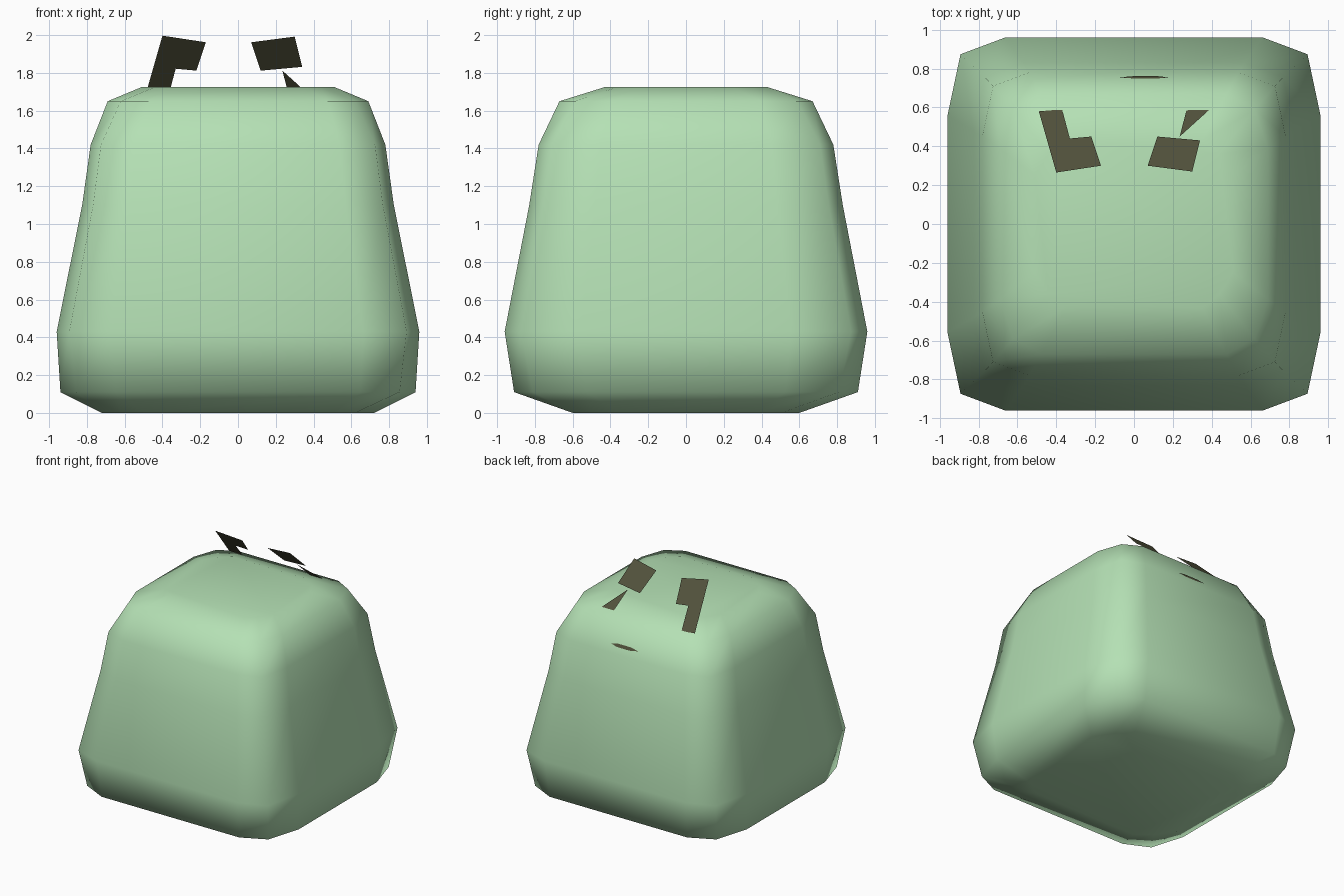
import bpy
import bmesh

cube = bpy.data.objects.get("Cube")
if cube:
    bpy.data.objects.remove(cube, do_unlink=True)


def material(name, rgb):
    mat = bpy.data.materials.new(name)
    mat.use_nodes = True
    mat.diffuse_color = (*rgb, 1)
    mat.node_tree.nodes["Principled BSDF"].inputs["Base Color"].default_value = (*rgb, 1)
    return mat


def make_object(name, bm, mat, smooth=False):
    mesh = bpy.data.meshes.new(name)
    for face in bm.faces:
        face.smooth = smooth
    bm.to_mesh(mesh)
    bm.free()
    mesh.materials.append(mat)
    obj = bpy.data.objects.new(name, mesh)
    bpy.context.collection.objects.link(obj)
    return obj


green = material("soft green", (0.46, 0.75, 0.46))
dark = material("dark olive", (0.085, 0.085, 0.045))


def ring(bm, z, a, b, corner):
    """Rounded rectangle with two chamfers on each corner."""
    quarter = [(a, 0.58 * b), (corner * a, (corner - 0.02) * b), (0.69 * a, b)]
    mirror = quarter[::-1]
    points = (quarter
              + [(-x, y) for x, y in mirror]
              + [(-x, -y) for x, y in quarter]
              + [(x, -y) for x, y in mirror])
    return [bm.verts.new((x, y, z)) for x, y in points]


# Body: stacked rounded rectangles, wide near the base
levels = [
    (0.0, 0.72, 0.60, 0.86),
    (0.11, 0.94, 0.91, 0.91),
    (0.43, 0.96, 0.96, 0.93),
    (1.10, 0.825, 0.83, 0.93),
    (1.42, 0.78, 0.78, 0.93),
    (1.65, 0.69, 0.67, 0.90),
    (1.725, 0.51, 0.43, 0.86),
]
bm = bmesh.new()
rings = [ring(bm, *level) for level in levels]
for low, high in zip(rings, rings[1:]):
    for i in range(len(low)):
        j = (i + 1) % len(low)
        bm.faces.new((low[i], low[j], high[j], high[i]))
bm.faces.new(rings[0][::-1])
bm.faces.new(rings[-1])
bmesh.ops.recalc_face_normals(bm, faces=bm.faces)
make_object("body", bm, green, smooth=True)


def eye_plate(name, outlines):
    """Flat plates on a slope leaning over the top edge."""
    bm = bmesh.new()
    for outline in outlines:
        face = bm.faces.new([bm.verts.new((x, y, 2.262 - y)) for x, y in outline])
        face.normal_update()
        if face.normal.z < 0:
            face.normal_flip()
    make_object(name, bm, dark)


# Eyes: one bent bar, one block with a pointed tail
eye_plate("right_eye", [
    [(-0.49, 0.58), (-0.37, 0.59), (-0.33, 0.44), (-0.22, 0.45),
     (-0.17, 0.30), (-0.40, 0.265)],
])
eye_plate("left_eye", [
    [(0.12, 0.45), (0.34, 0.43), (0.30, 0.27), (0.07, 0.30)],
    [(0.235, 0.45), (0.39, 0.59), (0.27, 0.585)],
])

# Mouth: thin sliver lying on the sloped edge
bm = bmesh.new()
sliver = [(-0.08, 1.485), (0.0, 1.497), (0.12, 1.497), (0.18, 1.485), (0.12, 1.472), (0.0, 1.472)]
bm.faces.new([bm.verts.new((x, 0.757 - 0.48 * (z - 1.48), z)) for x, z in sliver])
make_object("mouth", bm, dark)
